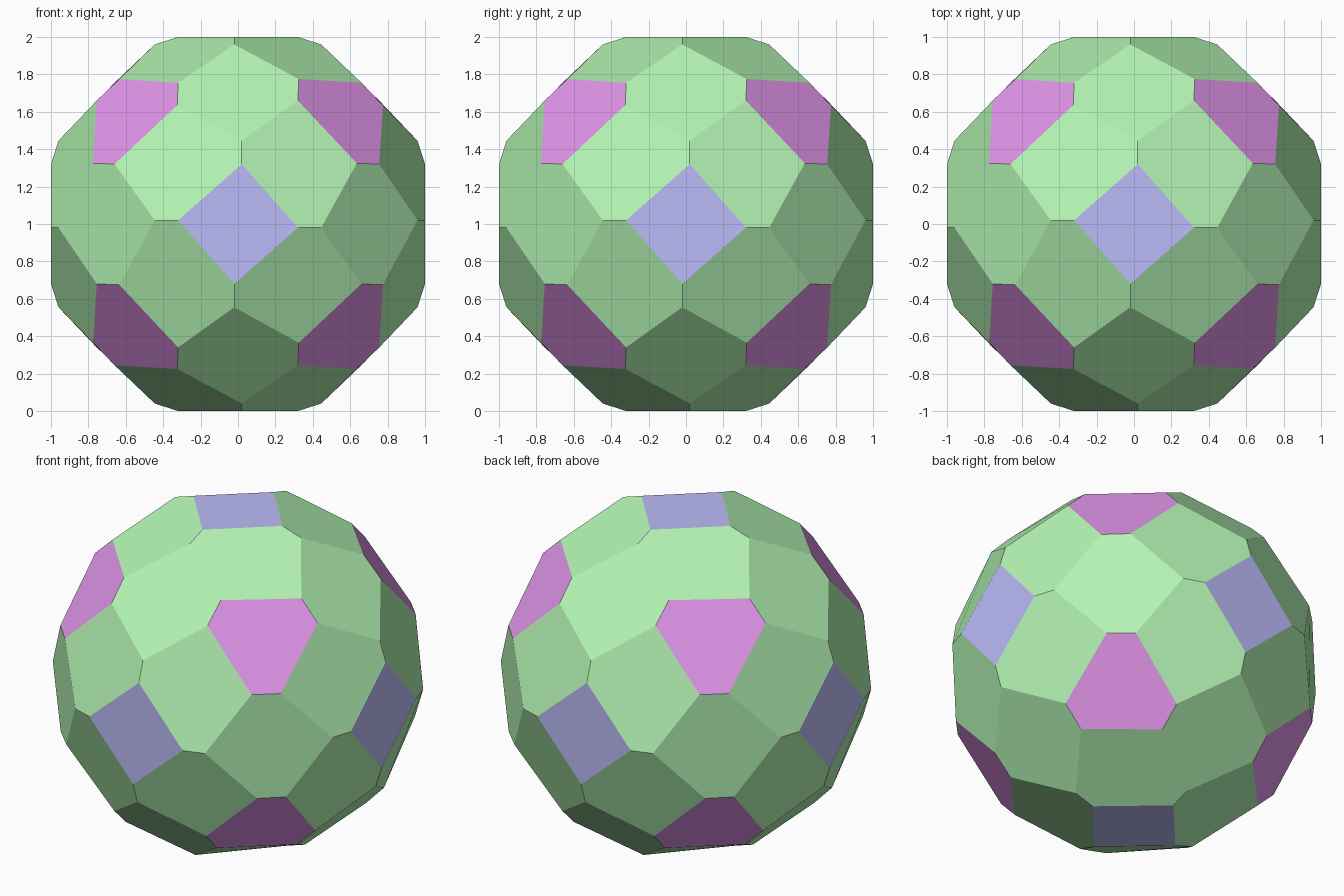
import bpy, bmesh
from itertools import permutations, product
from mathutils import Matrix, Vector

if "Cube" in bpy.data.objects:
    bpy.data.objects.remove(bpy.data.objects["Cube"])


def material(name, rgb):
    m = bpy.data.materials.new(name)
    m.diffuse_color = (*rgb, 1)
    m.use_nodes = True
    m.node_tree.nodes["Principled BSDF"].inputs["Base Color"].default_value = m.diffuse_color
    return m


# The 24 rotations of a cube (chiral: no reflections)
rotations = []
for p in permutations(range(3)):
    for s in product((1, -1), repeat=3):
        m = Matrix([[s[r] if c == p[r] else 0 for c in range(3)] for r in range(3)])
        if m.determinant() > 0:
            rotations.append(m)

# Seed corners around the +z face
A1, A2 = (.02, .32, 1), (.32, -.02, 1)
A3, A4 = (-.02, -.32, 1), (-.32, .02, 1)
B1, B2, B3 = (.02, .445, .96), (.445, -.02, .96), (-.02, .96, .445)
P1, P2, P3 = (.325, .775, .635), (.635, .325, .775), (.775, .635, .325)
Q1, Q2, Q3 = (.32, .66, .755), (.66, .755, .32), (.755, .32, .66)
P4, Q4 = (-.325, .635, .775), (-.32, .755, .66)

# One seed per face type, with its material slot
seeds = [
    ((A1, A2, A3, A4), 1),              # squares on the axes
    ((P1, Q2, P3, Q3, P2, Q1), 2),      # corner hexagons
    ((B1, Q1, P1, B3, Q4, P4), 0),      # edge hexagons
    ((A1, B1, Q1, P2, B2, A2), 0),      # twisted hexagons
]

bm = bmesh.new()
corners, done = {}, set()


def corner(v):
    key = tuple(round(c, 3) for c in v)
    if key not in corners:
        corners[key] = bm.verts.new(v + Vector((0, 0, 1)))
    return corners[key]


for loop, slot in seeds:
    for rot in rotations:
        vs = [corner(rot @ Vector(c)) for c in loop]
        if frozenset(vs) not in done:
            done.add(frozenset(vs))
            bm.faces.new(vs).material_index = slot
bmesh.ops.recalc_face_normals(bm, faces=bm.faces)

mesh = bpy.data.meshes.new("faceted_ball")
bm.to_mesh(mesh)
bm.free()
for name, rgb in (("green", (.45, .9, .45)), ("blue", (.5, .5, .95)), ("magenta", (.75, .3, .82))):
    mesh.materials.append(material(name, rgb))
ball = bpy.data.objects.new("faceted_ball", mesh)
bpy.context.collection.objects.link(ball)
